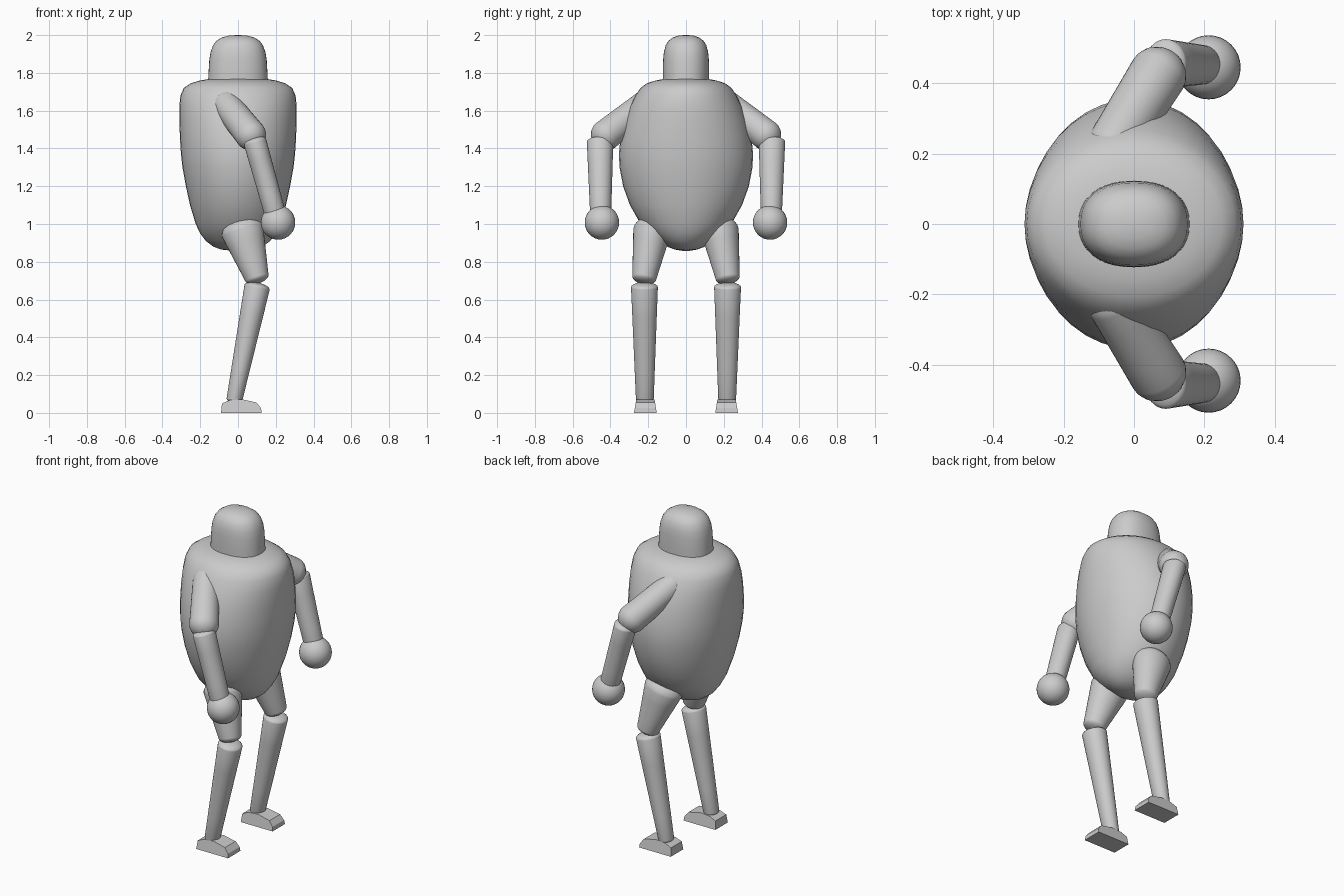
import bpy, math
from mathutils import Vector

if "Cube" in bpy.data.objects:
    bpy.data.objects.remove(bpy.data.objects["Cube"])


def finish(name, verts, faces, smooth=True, mirror=False):
    me = bpy.data.meshes.new(name)
    me.from_pydata(verts, [], faces)
    ob = bpy.data.objects.new(name, me)
    bpy.context.collection.objects.link(ob)
    if mirror:  # second limb across the y = 0 plane
        mod = ob.modifiers.new("Mirror", 'MIRROR')
        mod.use_axis = (False, True, False)
    if smooth:
        bpy.ops.object.select_all(action='DESELECT')
        ob.select_set(True)
        bpy.context.view_layer.objects.active = ob
        bpy.ops.object.shade_smooth_by_angle(angle=math.radians(50))
    return ob


def spow(v, e):
    return math.copysign(abs(v) ** e, v)


def loft(name, p0, p1, rings, n=32, power=2.0, mirror=False):
    """Sweep elliptical rings (distance along p0-p1 as a fraction, rx, ry)."""
    p0, p1 = Vector(p0), Vector(p1)
    axis = p1 - p0
    d = axis.normalized()
    u = Vector((0, 1, 0)).cross(d).normalized()
    w = d.cross(u)
    verts, faces = [], []
    for t, rx, ry in rings:
        for i in range(n):
            a = 2 * math.pi * i / n
            verts.append(p0 + axis * t + u * rx * spow(math.cos(a), 2 / power)
                         + w * ry * spow(math.sin(a), 2 / power))
    for k in range(len(rings) - 1):
        for i in range(n):
            j = (i + 1) % n
            faces.append((k * n + i, k * n + j, (k + 1) * n + j, (k + 1) * n + i))
    faces.append(tuple(reversed(range(n))))
    faces.append(tuple(range((len(rings) - 1) * n, len(rings) * n)))
    return finish(name, verts, faces, mirror=mirror)


def limb(name, p0, p1, r0, r1, cap0, cap1):
    """Tapered limb with domed ends; caps give the dome heights beyond p0, p1."""
    length = (Vector(p1) - Vector(p0)).length
    angles = [math.radians(a) for a in (3, 20, 40, 60, 78)]
    rings = [(-cap0 * math.cos(a) / length, r0[0] * math.sin(a), r0[1] * math.sin(a))
             for a in angles]
    for t in (0, 0.25, 0.5, 0.75, 1):
        rings.append((t, r0[0] + (r1[0] - r0[0]) * t, r0[1] + (r1[1] - r0[1]) * t))
    rings += [(1 + cap1 * math.cos(a) / length, r1[0] * math.sin(a), r1[1] * math.sin(a))
              for a in reversed(angles)]
    return loft(name, p0, p1, rings, mirror=True)


Z0, Z1 = (0, 0, 0), (0, 0, 1)

# Egg-shaped torso: height, half depth x, half width y
loft("torso", Z0, Z1, [
    (0.858, 0.03, 0.02), (0.865, 0.09, 0.06), (0.88, 0.13, 0.1),
    (0.91, 0.17, 0.145), (0.95, 0.2, 0.193), (1.0, 0.224, 0.24),
    (1.1, 0.254, 0.297), (1.2, 0.276, 0.333), (1.3, 0.294, 0.352),
    (1.37, 0.302, 0.355), (1.45, 0.307, 0.348), (1.55, 0.311, 0.324),
    (1.62, 0.311, 0.298), (1.68, 0.305, 0.268), (1.72, 0.287, 0.241),
    (1.745, 0.25, 0.207), (1.76, 0.2, 0.16), (1.768, 0.15, 0.115)], n=40)

# Head with a rounded top
loft("head", Z0, Z1, [
    (1.74, 0.159, 0.123), (1.8, 0.156, 0.123), (1.87, 0.152, 0.121),
    (1.91, 0.145, 0.117), (1.945, 0.133, 0.108), (1.97, 0.114, 0.093),
    (1.987, 0.087, 0.07), (1.997, 0.05, 0.04), (2.0, 0.01, 0.01)], n=40, power=2.25)

# Arms
limb("upper_arm", (-0.06, 0.22, 1.63), (0.068, 0.425, 1.47),
     (0.075, 0.075), (0.082, 0.082), 0.07, 0.075)
limb("forearm", (0.09, 0.455, 1.435), (0.195, 0.452, 1.06),
     (0.061, 0.07), (0.056, 0.056), 0.025, 0.03)

# Ball hands
c, r = (0.212, 0.445, 1.008), 0.091
ball = [(-math.cos(a) * r, math.sin(a) * r, math.sin(a) * r)
        for a in (math.radians(2 + 176 * k / 16) for k in range(17))]
loft("hand", c, (c[0], c[1], c[2] + 1), ball, mirror=True)

# Legs
limb("thigh", (0.025, 0.18, 0.96), (0.1, 0.221, 0.715),
     (0.113, 0.1), (0.064, 0.064), 0.075, 0.03)
limb("shin", (0.101, 0.22, 0.665), (-0.019, 0.218, 0.07),
     (0.068, 0.071), (0.042, 0.047), 0.025, 0.02)

# Faceted feet: side profile, narrower at the top
profile = [(-0.09, 0), (0.125, 0), (0.122, 0.025), (0.098, 0.055),
           (0.02, 0.072), (-0.045, 0.067), (-0.085, 0.05)]
m = len(profile)
verts = [(x, 0.215 + s * (0.06 - 0.16 * z), z) for s in (-1, 1) for x, z in profile]
faces = [tuple(range(m)), tuple(reversed(range(m, 2 * m)))]
faces += [((i + 1) % m, i, m + i, m + (i + 1) % m) for i in range(m)]
finish("foot", verts, faces, smooth=False, mirror=True)
